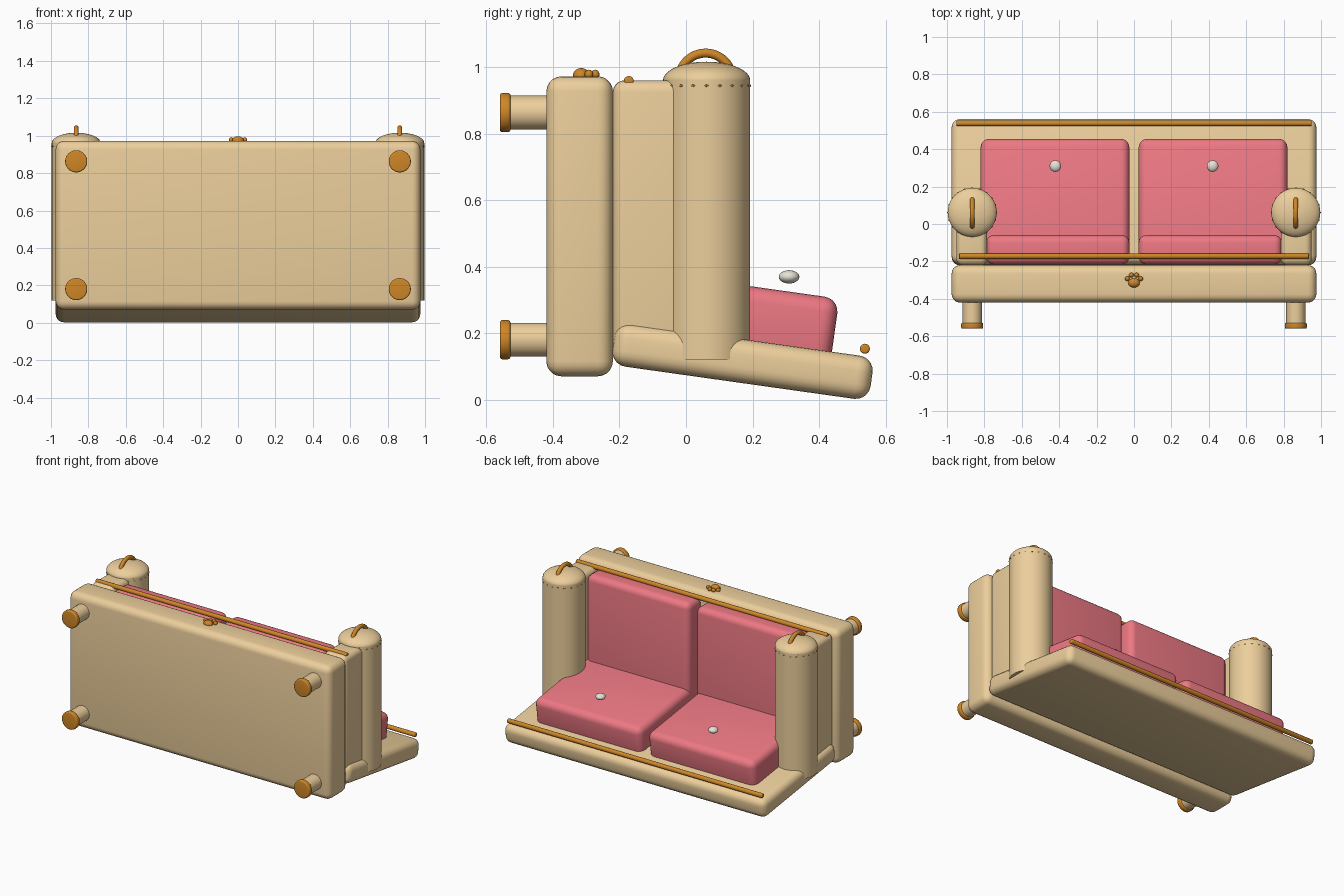
import bpy, math
from mathutils import Matrix, Vector

if "Cube" in bpy.data.objects:
    bpy.data.objects.remove(bpy.data.objects["Cube"])


def material(name, rgb):
    m = bpy.data.materials.new(name)
    m.diffuse_color = (*rgb, 1)
    m.use_nodes = True
    m.node_tree.nodes["Principled BSDF"].inputs["Base Color"].default_value = m.diffuse_color
    return m


TAN = material("tan_fabric", (0.84, 0.62, 0.33))
PINK = material("pink_fabric", (0.85, 0.19, 0.23))
ORANGE = material("orange_trim", (0.62, 0.24, 0.02))
CREAM = material("cream_button", (0.80, 0.77, 0.68))
TILT = math.radians(-8)


def finish(name, mat):
    o = bpy.context.object
    o.name = name
    o.data.materials.append(mat)
    bpy.ops.object.shade_smooth_by_angle(angle=math.radians(40))
    return o


def rounded_box(name, lo, hi, r, mat, tilt=0.0):
    lo, hi = Vector(lo), Vector(hi)
    bpy.ops.mesh.primitive_cube_add(size=1, location=(lo + hi) / 2, rotation=(tilt, 0, 0))
    o = bpy.context.object
    o.data.transform(Matrix.Diagonal((*(hi - lo), 1)))
    b = o.modifiers.new("bevel", 'BEVEL')
    b.width, b.segments = r, 5
    bpy.ops.object.modifier_apply(modifier="bevel")
    return finish(name, mat)


def rod(name, a, b, r, mat, bevel=0.0, sides=48):
    a, b = Vector(a), Vector(b)
    d = b - a
    bpy.ops.mesh.primitive_cylinder_add(vertices=sides, radius=r, depth=d.length, location=(a + b) / 2,
                                        rotation=d.to_track_quat('Z', 'Y').to_euler())
    if bevel:
        m = bpy.context.object.modifiers.new("bevel", 'BEVEL')
        m.width, m.segments = bevel, 4
        bpy.ops.object.modifier_apply(modifier="bevel")
    return finish(name, mat)


def blob(name, loc, size, mat, seg=24, rot=0.0):
    bpy.ops.mesh.primitive_uv_sphere_add(segments=seg, ring_count=seg // 2, location=loc, rotation=(0, 0, rot))
    bpy.context.object.data.transform(Matrix.Diagonal((*size, 1)))
    return finish(name, mat)


# sofa base, standing upright, and tilted backrest lying on the floor
rounded_box("base", (-.975, -.42, .07), (.975, -.22, .972), .045, TAN)
rounded_box("backrest", (-.975, -.222, .05), (.975, .562, .181), .045, TAN, TILT)

# piping rails
rod("seat_rail", (-.935, -.172, .958), (.935, -.172, .958), .015, ORANGE, .006, 20)
rod("backrest_rail", (-.95, .538, .153), (.95, .538, .153), .015, ORANGE, .006, 20)

for s, side in ((-1, "left"), (1, "right")):
    # cushions and button
    x0, x1 = sorted((s * .025, s * .79))
    rounded_box(side + "_seat_cushion", (x0, -.216, .15), (x1, -.06, .95), .04, PINK)
    x0, x1 = sorted((s * .025, s * .82))
    rounded_box(side + "_back_cushion", (x0, -.135, .142), (x1, .45, .345), .045, PINK, TILT)
    blob(side + "_button", (s * .42, .31, .369), (.031, .031, .02), CREAM)

    # arm panel with roll, domed end and handle
    x0, x1 = sorted((s * .785, s * .95))
    rounded_box(side + "_arm_panel", (x0, -.22, .12), (x1, .06, .96), .035, TAN)
    cx, cy, r = s * .865, .062, .131
    rod(side + "_arm_roll", (cx, cy, .12), (cx, cy, .96), r, TAN, sides=64)
    blob(side + "_arm_dome", (cx, cy, .96), (r, r, .056), TAN, 48)
    bpy.ops.mesh.primitive_torus_add(location=(cx, cy - .003, .962), rotation=(0, math.pi / 2, 0),
                                     major_radius=.08, minor_radius=.0135,
                                     major_segments=48, minor_segments=14)
    finish(side + "_arm_handle", ORANGE)

    # stitches around the roll
    for i in range(20):
        a = i * math.tau / 20
        blob(side + "_stitch", (cx + r * math.cos(a), cy + r * math.sin(a), .944),
             (.003, .006, .0035), ORANGE, 8, a)

    # legs with foot caps
    for z in (.18, .863):
        rod(side + "_leg", (cx, -.40, z), (cx, -.54, z), .051, TAN)
        rod(side + "_foot_cap", (cx, -.528, z), (cx, -.56, z), .059, ORANGE, .008)

# paw ornament on the base
blob("paw_pad", (0, -.315, .974), (.031, .025, .023), ORANGE)
for x, y in ((-.036, -.292), (-.014, -.273), (.014, -.273), (.036, -.292)):
    blob("paw_toe", (x, y, .978), (.013, .013, .014), ORANGE, 16)
